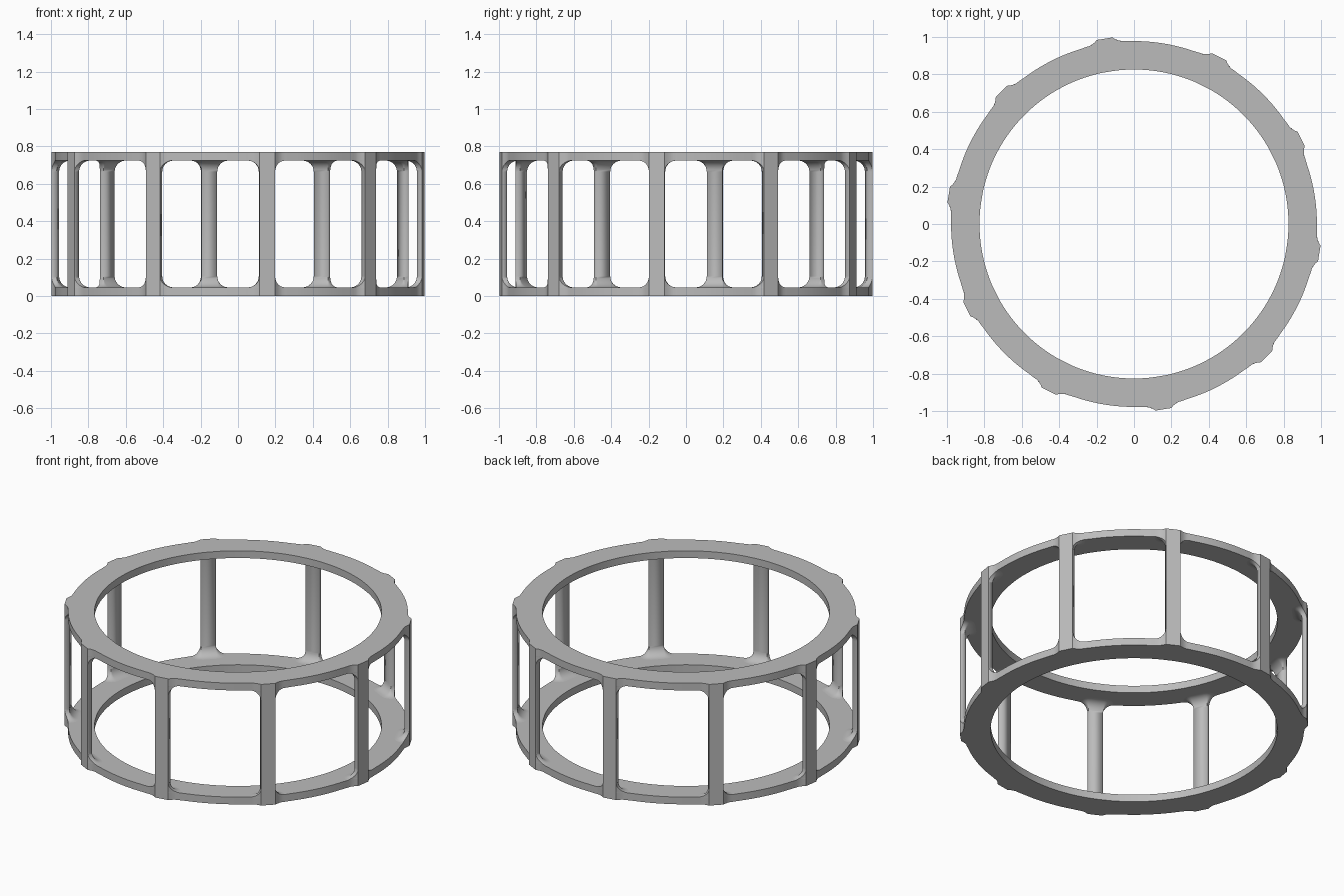
import bpy, bmesh, math

HEIGHT, THICK = 0.77, 0.046        # overall height, ring thickness
R_IN, R_OUT = 0.826, 0.978         # ring radii
POSTS, OFFSET = 10, math.radians(-9)
HALF, FACE, BACK = 0.042, 1.003, 0.975   # post half width, outer and inner faces
FILLET = 0.06

cube = bpy.data.objects.get("Cube")
if cube:
    bpy.data.objects.remove(cube, do_unlink=True)

metal = bpy.data.materials.new("plain grey")
metal.use_nodes = True
GREY = (0.5, 0.5, 0.5, 1)
metal.diffuse_color = GREY
metal.node_tree.nodes["Principled BSDF"].inputs["Base Color"].default_value = GREY


def finish(name, bm):
    bmesh.ops.remove_doubles(bm, verts=bm.verts, dist=0.0002)
    bmesh.ops.recalc_face_normals(bm, faces=bm.faces)
    mesh = bpy.data.meshes.new(name)
    bm.to_mesh(mesh)
    bm.free()
    mesh.materials.append(metal)
    obj = bpy.data.objects.new(name, mesh)
    bpy.context.collection.objects.link(obj)
    bpy.ops.object.select_all(action='DESELECT')
    obj.select_set(True)
    bpy.context.view_layer.objects.active = obj
    bpy.ops.object.shade_smooth_by_angle(angle=math.radians(25))


def flank(flare):
    """Concave outer flank, as (radial, tangential) points."""
    pts = []
    for i in range(5):
        w = flare * i / 4
        pts.append((BACK + (FACE - BACK) * (1 - w / FILLET) ** 2, HALF + w))
    return pts


def place(x, y, angle, z):
    c, s = math.cos(angle), math.sin(angle)
    return (x * c - y * s, x * s + y * c, z)


def bridge(bm, loops):
    for a, b in zip(loops, loops[1:]):
        for i in range(len(a)):
            j = (i + 1) % len(a)
            bm.faces.new((a[i], a[j], b[j], b[i]))


def ring(name, z0):
    # Outer outline: a raised pad at each post, plain arc between
    outline = []
    side = flank(FILLET)
    pad = [(x, -y) for x, y in reversed(side)] + side
    step = 2 * math.pi / POSTS
    edge = math.atan2(side[-1][1], side[-1][0])
    for k in range(POSTS):
        a = OFFSET + k * step
        outline += [place(x, y, a, 0)[:2] for x, y in pad]
        for i in range(1, 12):
            t = a + edge + (step - 2 * edge) * i / 12
            outline.append((R_OUT * math.cos(t), R_OUT * math.sin(t)))
    inner = []
    for x, y in outline:
        f = R_IN / math.hypot(x, y)
        inner.append((x * f, y * f))
    bm = bmesh.new()
    loops = [[bm.verts.new((x, y, z)) for x, y in line]
             for line, z in ((outline, z0), (outline, z0 + THICK),
                             (inner, z0 + THICK), (inner, z0))]
    bridge(bm, loops + loops[:1])
    finish(name, bm)


def post(name, angle):
    # Stacked sections that flare into both rings
    levels = []
    for i in range(9):
        a = math.pi / 2 * i / 8
        levels.append((THICK + FILLET * (1 - math.cos(a)), FILLET * (1 - math.sin(a))))
    levels = [(THICK + FILLET - FILLET * math.cos(math.pi / 2 * i / 8),
               FILLET * (1 - math.sin(math.pi / 2 * i / 8))) for i in range(9)]
    levels += [(HEIGHT - z, f) for z, f in reversed(levels)]
    bm = bmesh.new()
    loops = []
    for z, f in levels:
        half = flank(f)
        for i in range(5):          # rounded inner corner
            t = math.pi / 2 * i / 4
            half.append((BACK - f * math.sin(t), HALF + f * math.cos(t)))
        section = half + [(x, -y) for x, y in reversed(half)]
        loops.append([bm.verts.new(place(x, y, angle, z)) for x, y in section])
    bridge(bm, loops)
    finish(name, bm)


ring("bottom_ring", 0)
ring("top_ring", HEIGHT - THICK)
for k in range(POSTS):
    post(f"post_{k + 1}", OFFSET + k * 2 * math.pi / POSTS)
